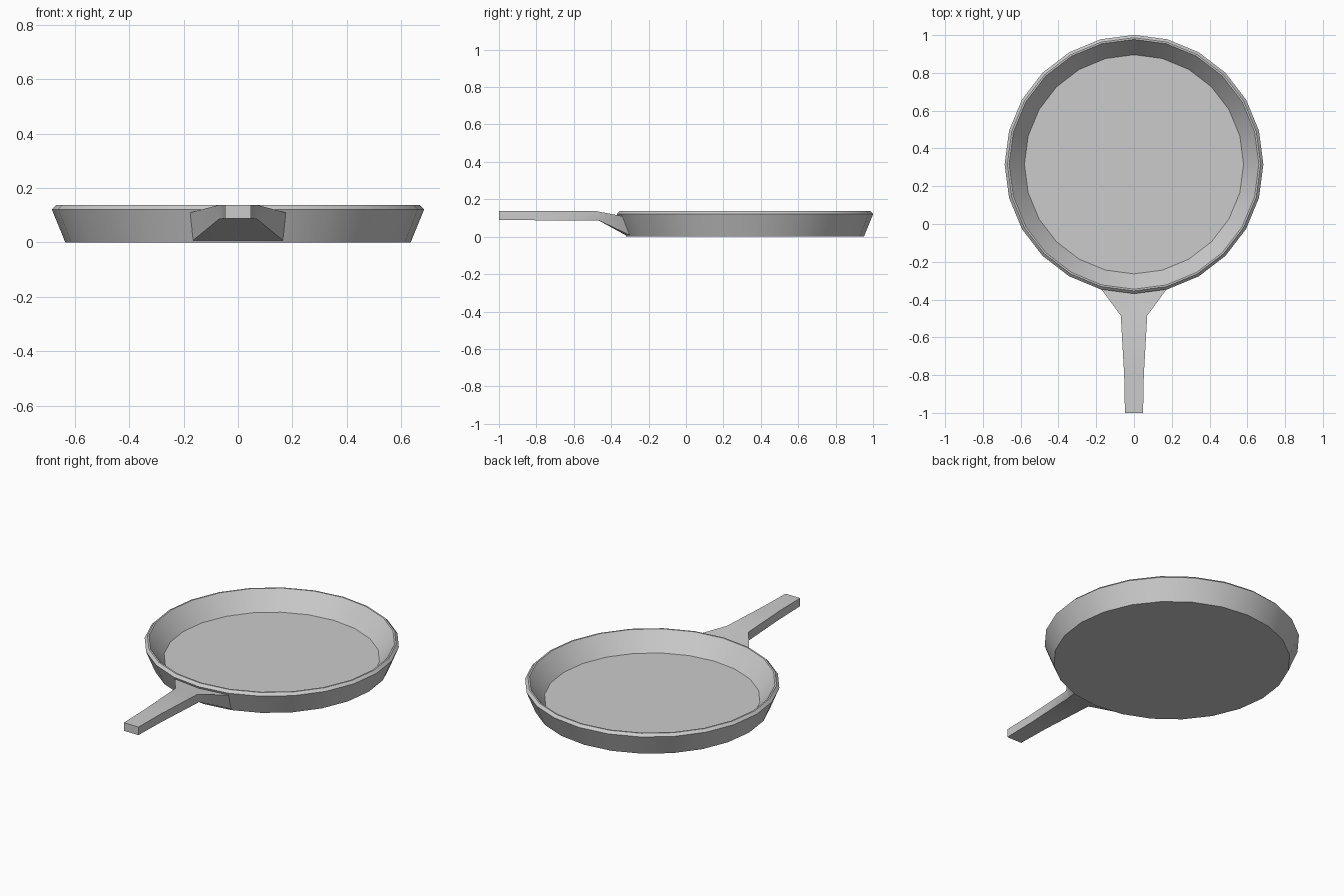
import bpy, bmesh
from math import sin, cos, pi, radians

if "Cube" in bpy.data.objects:
    bpy.data.objects.remove(bpy.data.objects["Cube"])

CY = 0.316      # centre of the pan along y
SIDES = 24


def finish(bm, name, angle):
    bmesh.ops.recalc_face_normals(bm, faces=bm.faces)
    mesh = bpy.data.meshes.new(name)
    bm.to_mesh(mesh)
    bm.free()
    ob = bpy.data.objects.new(name, mesh)
    bpy.context.collection.objects.link(ob)
    bpy.ops.object.select_all(action='DESELECT')
    ob.select_set(True)
    bpy.context.view_layer.objects.active = ob
    bpy.ops.object.shade_smooth_by_angle(angle=radians(angle))
    return ob


def loft(name, rings, angle):
    """Skin closed rings of points and cap both ends."""
    bm = bmesh.new()
    rows = [[bm.verts.new(p) for p in ring] for ring in rings]
    n = len(rows[0])
    for a, b in zip(rows, rows[1:]):
        for i in range(n):
            j = (i + 1) % n
            bm.faces.new((a[i], a[j], b[j], b[i]))
    bm.faces.new(rows[0])
    bm.faces.new(rows[-1])
    return finish(bm, name, angle)


# pan body: base, sloped wall, bevelled lip, inner wall, floor (radius, z)
profile = [(0.635, 0), (0.685, 0.122), (0.67, 0.137), (0.661, 0.137), (0.58, 0.032)]
rings = [[(r * sin(2 * pi * i / SIDES), CY + r * cos(2 * pi * i / SIDES), z)
          for i in range(SIDES)] for r, z in profile]
loft("pan_body", rings, 30)


# handle: wide root following two wall facets, tapering to a flat grip
def wall(z, side, inset=0.0):
    r = 0.635 + 0.05 * z / 0.122 - inset
    a = side * 2 * pi / SIDES
    return (r * sin(a), CY - r * cos(a), z)


def root(inset):
    return [wall(0.11, s, inset) for s in (-1, 0, 1)] + \
           [wall(0.008, s, inset) for s in (1, 0, -1)]


def section(y_top, y_low, w, top, low):
    return [(s * w, y_top, top) for s in (-1, 0, 1)] + \
           [(s * w, y_low, low) for s in (1, 0, -1)]


loft("handle", [
    root(0.006),
    root(0.0),
    section(-0.485, -0.465, 0.07, 0.138, 0.086),
    section(-0.80, -0.80, 0.052, 0.138, 0.088),
    section(-1.0, -1.0, 0.048, 0.137, 0.089),
], 40)
